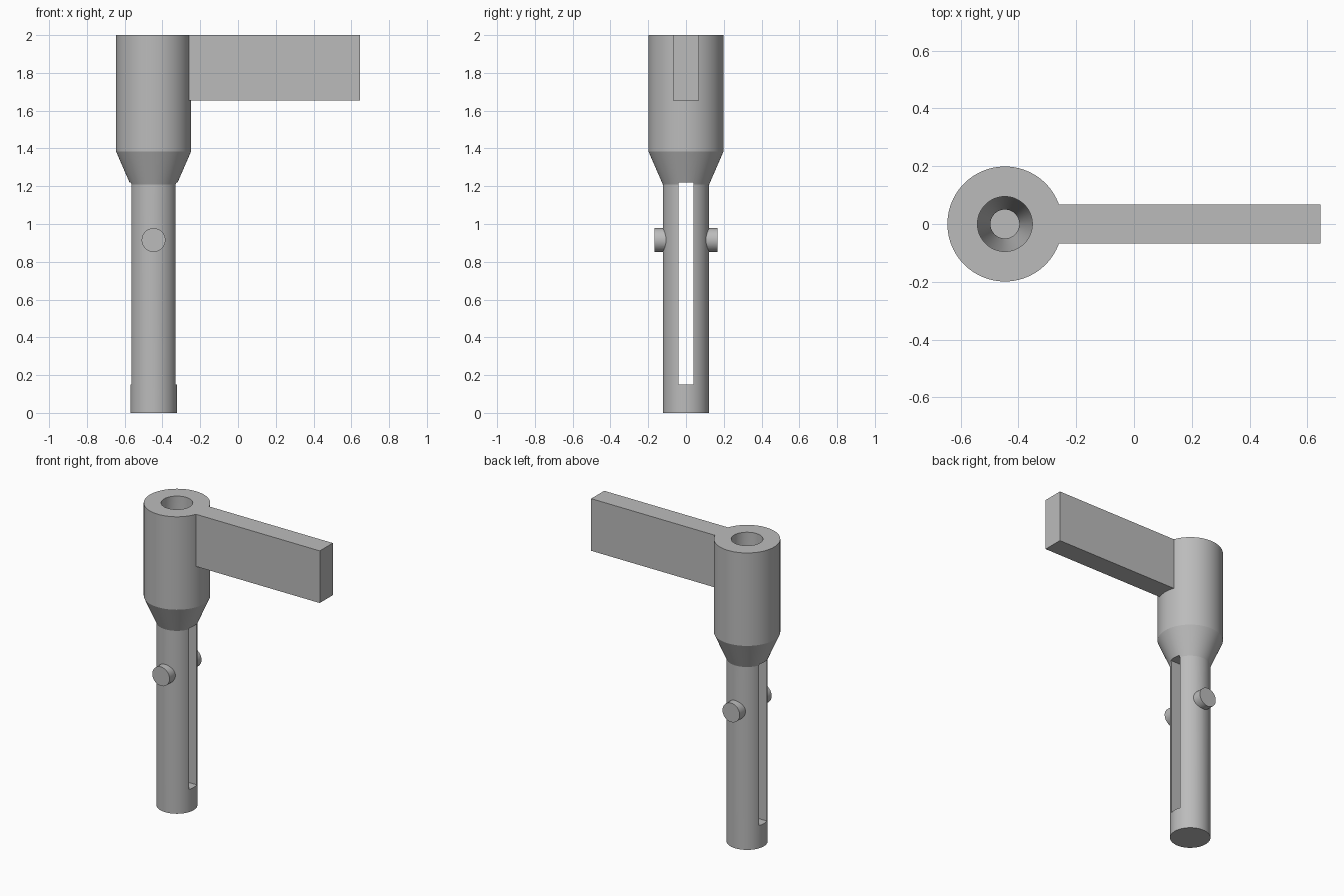
import bpy, bmesh, math
from mathutils import Matrix, Vector

cube = bpy.data.objects.get("Cube")
if cube:
    bpy.data.objects.remove(cube, do_unlink=True)

AXIS_X = -0.447
SEGMENTS = 96

metal = bpy.data.materials.new("grey metal")
metal.use_nodes = True
grey = (0.5, 0.5, 0.5, 1)
metal.diffuse_color = grey
metal.node_tree.nodes["Principled BSDF"].inputs["Base Color"].default_value = grey


def make_object(name, bm):
    bmesh.ops.recalc_face_normals(bm, faces=bm.faces)
    mesh = bpy.data.meshes.new(name)
    bm.to_mesh(mesh)
    bm.free()
    mesh.materials.append(metal)
    obj = bpy.data.objects.new(name, mesh)
    bpy.context.collection.objects.link(obj)
    return obj


def lathe(name, profile):
    """Revolve (radius, height) points that start and end on the axis."""
    bm = bmesh.new()
    verts = [bm.verts.new((AXIS_X + r, 0, z)) for r, z in profile]
    edges = [bm.edges.new(pair) for pair in zip(verts, verts[1:])]
    bmesh.ops.spin(bm, geom=verts + edges, cent=(AXIS_X, 0, 0), axis=(0, 0, 1),
                   angle=math.tau, steps=SEGMENTS, use_duplicate=False)
    bmesh.ops.remove_doubles(bm, verts=bm.verts, dist=0.0001)
    return make_object(name, bm)


def box(name, low, high):
    low, high = Vector(low), Vector(high)
    bm = bmesh.new()
    bmesh.ops.create_cube(bm, size=1, matrix=Matrix.Translation((low + high) / 2)
                          @ Matrix.Diagonal((*(high - low), 1)))
    return make_object(name, bm)


def pin(name, side):
    bm = bmesh.new()
    place = Matrix.Translation((AXIS_X, side * 0.127, 0.915)) @ Matrix.Rotation(math.pi / 2, 4, "X")
    bmesh.ops.create_cone(bm, cap_ends=True, segments=48, radius1=0.063,
                          radius2=0.063, depth=0.08, matrix=place)
    return make_object(name, bm)


def apply_boolean(target, tool, operation):
    mod = target.modifiers.new(operation, "BOOLEAN")
    mod.operation, mod.solver, mod.object = operation, "EXACT", tool
    bpy.context.view_layer.objects.active = target
    bpy.ops.object.modifier_apply(modifier=mod.name)
    bpy.data.objects.remove(tool, do_unlink=True)


# Stepped tube with a tapered shoulder, joined to the flat lever and side pins
body = lathe("lever_body", [(0, 0), (0.123, 0), (0.123, 1.21),
                            (0.199, 1.385), (0.199, 2), (0, 2)])
apply_boolean(body, box("lever_arm", (AXIS_X, -0.068, 1.655), (0.646, 0.068, 2)), "UNION")
for label, side in (("front_pin", -1), ("back_pin", 1)):
    apply_boolean(body, pin(label, side), "UNION")

# Tapered bore from the top, and the long slot through both sides
bore = lathe("bore_cutter", [(0, 0.15), (0.05, 0.15), (0.05, 1.24),
                             (0.095, 1.42), (0.095, 2.1), (0, 2.1)])
apply_boolean(body, bore, "DIFFERENCE")
slot = box("slot_cutter", (AXIS_X - 0.3, -0.04, 0.15), (AXIS_X + 0.3, 0.04, 1.22))
apply_boolean(body, slot, "DIFFERENCE")

# Smooth round walls, sharp rims
bpy.ops.object.select_all(action="DESELECT")
body.select_set(True)
bpy.context.view_layer.objects.active = body
bpy.ops.object.shade_smooth_by_angle(angle=math.radians(20))
